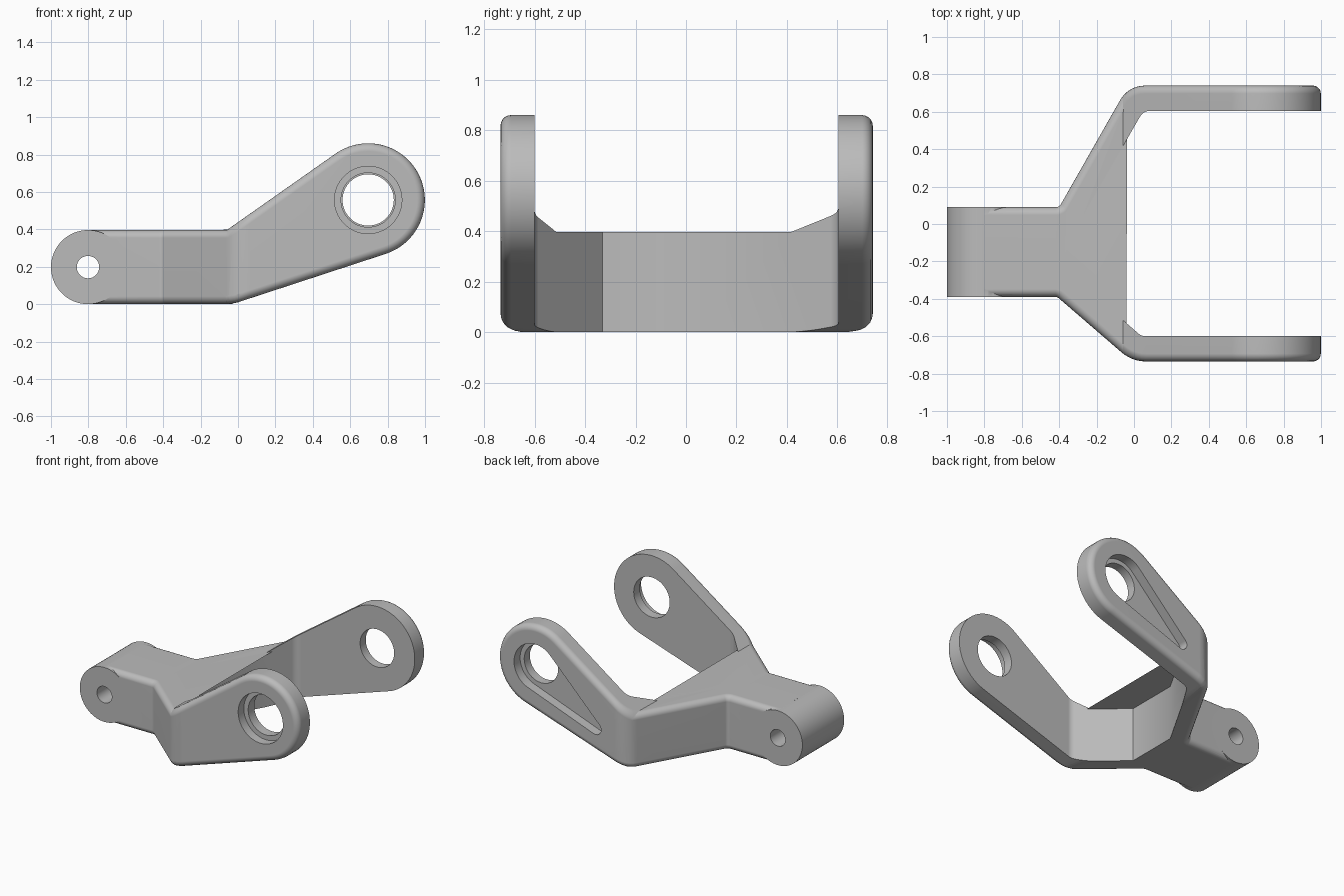
import bpy, bmesh
from math import cos, sin, tan, radians, hypot, acos, atan2, pi
from mathutils import Vector

default = bpy.data.objects.get("Cube")
if default:
    bpy.data.objects.remove(default)

grey = bpy.data.materials.new("cast grey")
grey.use_nodes = True
grey.diffuse_color = (0.5, 0.5, 0.5, 1)
grey.node_tree.nodes["Principled BSDF"].inputs["Base Color"].default_value = (0.5, 0.5, 0.5, 1)


def arc(cx, cy, r, start, end, steps):
    """Points on an arc, angles in radians."""
    angles = [start + (end - start) * i / steps for i in range(steps + 1)]
    return [(cx + r * cos(a), cy + r * sin(a)) for a in angles]


def circle(cx, cy, r, steps=64):
    return arc(cx, cy, r, 0, 2 * pi, steps)[:-1]


def rounded(corners, steps=6):
    """Polygon outline with a fillet radius given at each corner."""
    out = []
    for i, (x, y, r) in enumerate(corners):
        p = Vector((x, y))
        a = (Vector(corners[i - 1][:2]) - p).normalized()
        b = (Vector(corners[(i + 1) % len(corners)][:2]) - p).normalized()
        if r == 0:
            out.append((x, y))
            continue
        half = acos(max(-1, min(1, a.dot(b)))) / 2
        center = p + (a + b).normalized() * (r / sin(half))
        start = p + a * (r / tan(half)) - center
        end = p + b * (r / tan(half)) - center
        a0 = atan2(start.y, start.x)
        turn = (atan2(end.y, end.x) - a0 + pi) % (2 * pi) - pi
        out += arc(center.x, center.y, r, a0, a0 + turn, steps)
    return out


def prism(name, outline, lo, hi, axis):
    """Extrude an outline along z (plan) or along y (side profile)."""
    bm = bmesh.new()
    place = (lambda u, v, w: (u, v, w)) if axis == "z" else (lambda u, v, w: (u, w, v))
    bottom = [bm.verts.new(place(u, v, lo)) for u, v in outline]
    top = [bm.verts.new(place(u, v, hi)) for u, v in outline]
    bm.faces.new(bottom)
    bm.faces.new(top)
    for i in range(len(outline)):
        bm.faces.new((bottom[i - 1], bottom[i], top[i], top[i - 1]))
    bmesh.ops.recalc_face_normals(bm, faces=bm.faces)
    mesh = bpy.data.meshes.new(name)
    bm.to_mesh(mesh)
    bm.free()
    mesh.materials.append(grey)
    obj = bpy.data.objects.new(name, mesh)
    bpy.context.collection.objects.link(obj)
    return obj


def combine(target, tool, operation):
    """Apply a boolean and discard the tool."""
    mod = target.modifiers.new("combine", "BOOLEAN")
    mod.operation, mod.solver, mod.object = operation, "EXACT", tool
    bpy.context.view_layer.objects.active = target
    bpy.ops.object.modifier_apply(modifier=mod.name)
    bpy.data.objects.remove(tool)


# Fork seen from above: stem, two splayed shoulders, two parallel arms
plan = rounded([
    (-0.8, -0.39, 0), (-0.41, -0.39, 0.03), (-0.01, -0.735, 0.2), (1.2, -0.735, 0),
    (1.2, -0.6, 0), (0.04, -0.6, 0.06), (-0.27, -0.33, 0),
    (-0.27, 0.05, 0), (0.05, 0.605, 0.06), (1.2, 0.605, 0),
    (1.2, 0.74, 0), (-0.03, 0.74, 0.15), (-0.4, 0.09, 0.03), (-0.8, 0.09, 0)])
fork = prism("fork_bracket", plan, -0.2, 1.2, "z")

# Side outline: level stem rising to a large round arm end
EYE_X, EYE_Z, EYE_R = 0.696, 0.557, 0.303
heel = rounded([(-0.8, 0.2, 0), (-0.8, 0, 0), (-0.03, 0, 0.3), (0.79, 0.273, 0)])[:-1]
tip = arc(EYE_X, EYE_Z, EYE_R, radians(-71.4), radians(125), 40)
side = prism("side_outline", heel + tip + [(-0.06, 0.396), (-0.8, 0.396)], -1, 1, "y")
combine(fork, side, "INTERSECT")

# Soft fillet along the rims of the outward walls
bm = bmesh.new()
bm.from_mesh(fork.data)
bmesh.ops.remove_doubles(bm, verts=bm.verts, dist=0.0005)
bmesh.ops.dissolve_limit(bm, angle_limit=0.005, verts=bm.verts, edges=bm.edges)
bm.normal_update()


def outward(face):
    n, c = face.normal, face.calc_center_median()
    return abs(n.z) < 0.01 and abs(n.y) > 0.3 and n.y * (c.y + 0.15) > 0


def rim(edge):
    if len(edge.link_faces) != 2 or all(v.co.x < -0.79 for v in edge.verts):
        return False
    f, g = edge.link_faces
    return any(outward(p) and abs(q.normal.y) < 0.01 for p, q in ((f, g), (g, f)))


bmesh.ops.bevel(bm, geom=[e for e in bm.edges if rim(e)], offset=0.042, offset_type="OFFSET",
                segments=5, profile=0.5, affect="EDGES", clamp_overlap=False)
bm.to_mesh(fork.data)
bm.free()

# Pivot barrel at the stem end, with its pin hole
combine(fork, prism("barrel", circle(-0.802, 0.198, 0.198), -0.39, 0.09, "y"), "UNION")
combine(fork, prism("pin_hole", circle(-0.802, 0.198, 0.06, 40), -0.6, 0.3, "y"), "DIFFERENCE")

# Bores through both arms, with a counterbore on the front one
combine(fork, prism("front_bore", circle(EYE_X, EYE_Z, 0.145), -1, 0, "y"), "DIFFERENCE")
combine(fork, prism("front_counterbore", circle(EYE_X, EYE_Z, 0.18), -1, -0.67, "y"), "DIFFERENCE")
combine(fork, prism("back_bore", circle(EYE_X, EYE_Z, 0.137), 0, 1, "y"), "DIFFERENCE")

# Tapered pocket on the outside of the back arm, running down from the bore
END_X, END_Z, BIG, SMALL = 0.21, 0.245, 0.17, 0.045
dx, dz = END_X - EYE_X, END_Z - EYE_Z
aim = atan2(dz, dx)
spread = acos((BIG - SMALL) / hypot(dx, dz))
teardrop = (arc(EYE_X, EYE_Z, BIG, aim + spread, aim + 2 * pi - spread, 40)
            + arc(END_X, END_Z, SMALL, aim - spread, aim + spread, 16))
combine(fork, prism("back_pocket", teardrop, 0.67, 1, "y"), "DIFFERENCE")

# Smooth curved areas, crisp machined edges
bpy.ops.object.select_all(action="DESELECT")
fork.select_set(True)
bpy.context.view_layer.objects.active = fork
bpy.ops.object.shade_smooth_by_angle(angle=radians(30))
weighted = fork.modifiers.new("even_normals", "WEIGHTED_NORMAL")
weighted.keep_sharp = True
